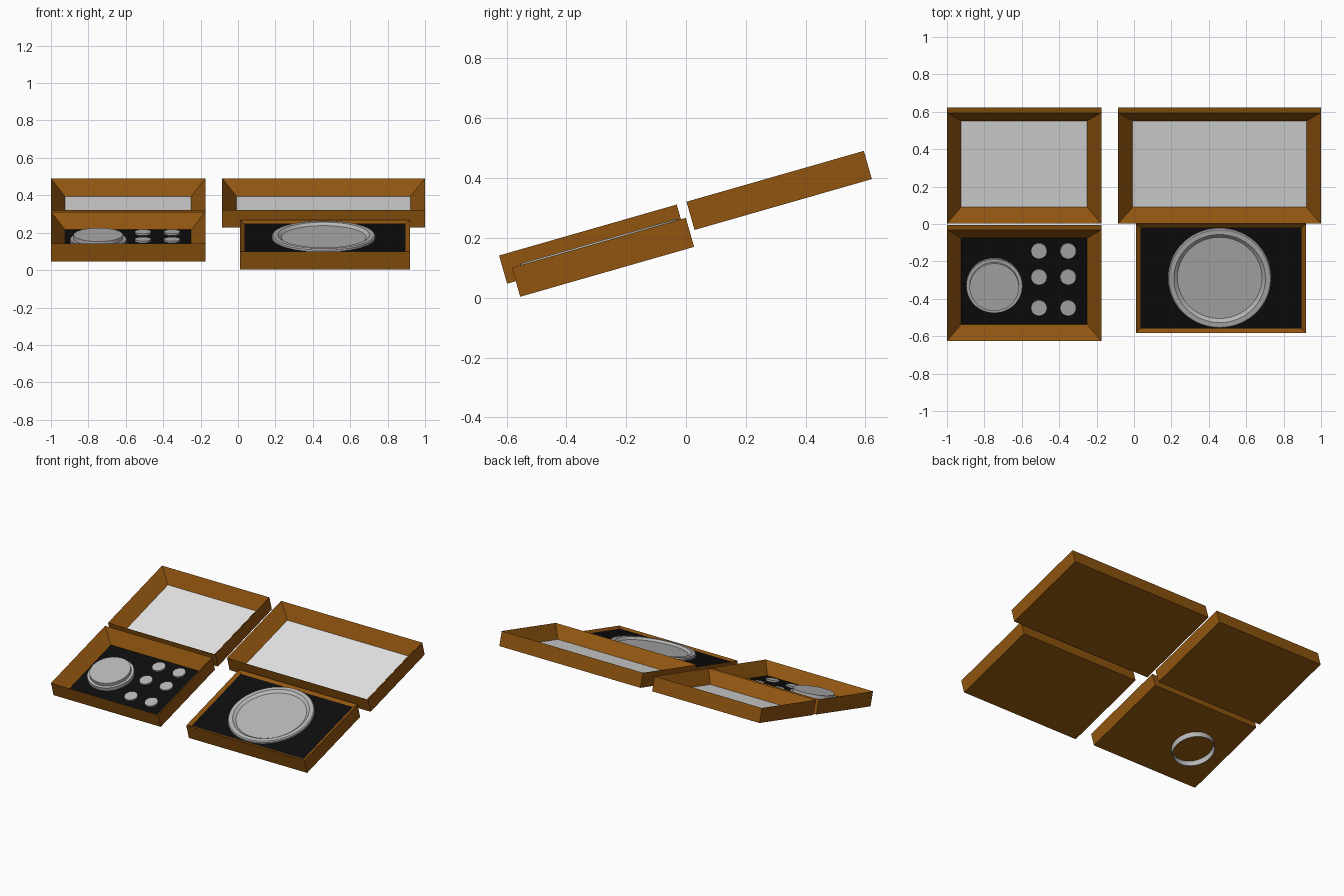
import bpy, bmesh, math
from mathutils import Matrix

if "Cube" in bpy.data.objects:
    bpy.data.objects.remove(bpy.data.objects["Cube"])

TILT = Matrix.Rotation(math.radians(16), 4, 'X')   # everything lies on one sloping plane


def material(name, rgb):
    m = bpy.data.materials.new(name)
    m.diffuse_color = (*rgb, 1)
    m.use_nodes = True
    m.node_tree.nodes["Principled BSDF"].inputs["Base Color"].default_value = m.diffuse_color
    return m


WOOD = material("brown_wood", (0.28, 0.09, 0.005))
BLACK = material("black_panel", (0.004, 0.004, 0.004))
WHITE = material("pale_panel", (0.8, 0.8, 0.8))
GREY = material("grey_metal", (0.48, 0.48, 0.48))


def finish(name, bm, mats):
    bmesh.ops.recalc_face_normals(bm, faces=bm.faces)
    me = bpy.data.meshes.new(name)
    bm.to_mesh(me)
    bm.free()
    for m in mats:
        me.materials.append(m)
    me.transform(TILT)
    ob = bpy.data.objects.new(name, me)
    bpy.context.collection.objects.link(ob)
    return ob


def tray(name, x0, x1, v0, v1, w0, w1, ix, iv, floor, mat):
    """Solid box whose walls slope from a sharp rim down to an inset coloured floor."""
    bm = bmesh.new()

    def loop(dx, dv, w):
        return [bm.verts.new(p) for p in ((x0 + dx, v0 + dv, w), (x1 - dx, v0 + dv, w),
                                          (x1 - dx, v1 - dv, w), (x0 + dx, v1 - dv, w))]
    loops = [loop(0, 0, w0), loop(0, 0, w1), loop(ix, iv, floor)]
    bm.faces.new(loops[0])
    for a, b in zip(loops, loops[1:]):
        for i in range(4):
            j = (i + 1) % 4
            bm.faces.new((a[i], a[j], b[j], b[i]))
    bm.faces.new(loops[2]).material_index = 1
    return finish(name, bm, [WOOD, mat])


def lathe(name, x, v, profile, n=64, closed=False):
    """Spin (radius, height) points about the tray normal."""
    bm = bmesh.new()
    rings = [[bm.verts.new((x + r * math.cos(2 * math.pi * i / n),
                            v + r * math.sin(2 * math.pi * i / n), w))
              for i in range(n)] for r, w in profile]
    pairs = list(zip(rings, rings[1:])) + ([(rings[-1], rings[0])] if closed else [])
    for a, b in pairs:
        for i in range(n):
            j = (i + 1) % n
            bm.faces.new((a[i], a[j], b[j], b[i]))
    if not closed:
        bm.faces.new(rings[0])
        bm.faces.new(rings[-1])
    ob = finish(name, bm, [GREY])
    bpy.ops.object.select_all(action='DESELECT')
    bpy.context.view_layer.objects.active = ob
    ob.select_set(True)
    bpy.ops.object.shade_smooth_by_angle(angle=math.radians(25))
    return ob


# four trays
tray("back_left_tray", -1, -0.175, 0.09, 0.707, 0.21, 0.308, 0.075, 0.068, 0.226, WHITE)
tray("back_right_tray", -0.085, 1, 0.09, 0.707, 0.21, 0.308, 0.078, 0.068, 0.226, WHITE)
tray("front_left_tray", -1, -0.175, -0.562, 0.056, 0.21, 0.308, 0.075, 0.068, 0.228, BLACK)
tray("front_right_tray", 0.01, 0.92, -0.532, 0.073, 0.156, 0.257, 0.024, 0.022, 0.245, BLACK)

# large shallow dish
lathe("large_dish", 0.458, -0.2285, [(0.277, 0.235), (0.277, 0.256), (0.271, 0.262),
                                     (0.245, 0.262), (0.226, 0.248)], 96)

# stepped dial, with its open collar below the tray
lathe("dial", -0.747, -0.273, [(0.15, 0.22), (0.15, 0.252), (0.132, 0.252), (0.132, 0.275)])
lathe("dial_collar", -0.747, -0.273, [(0.136, 0.22), (0.136, 0.17), (0.131, 0.17),
                                      (0.131, 0.22)], closed=True)

# two columns of round buttons
for x in (-0.508, -0.352):
    for v in (-0.083, -0.228, -0.4):
        lathe("round_button", x, v, [(0.043, 0.22), (0.043, 0.238)], 32)
